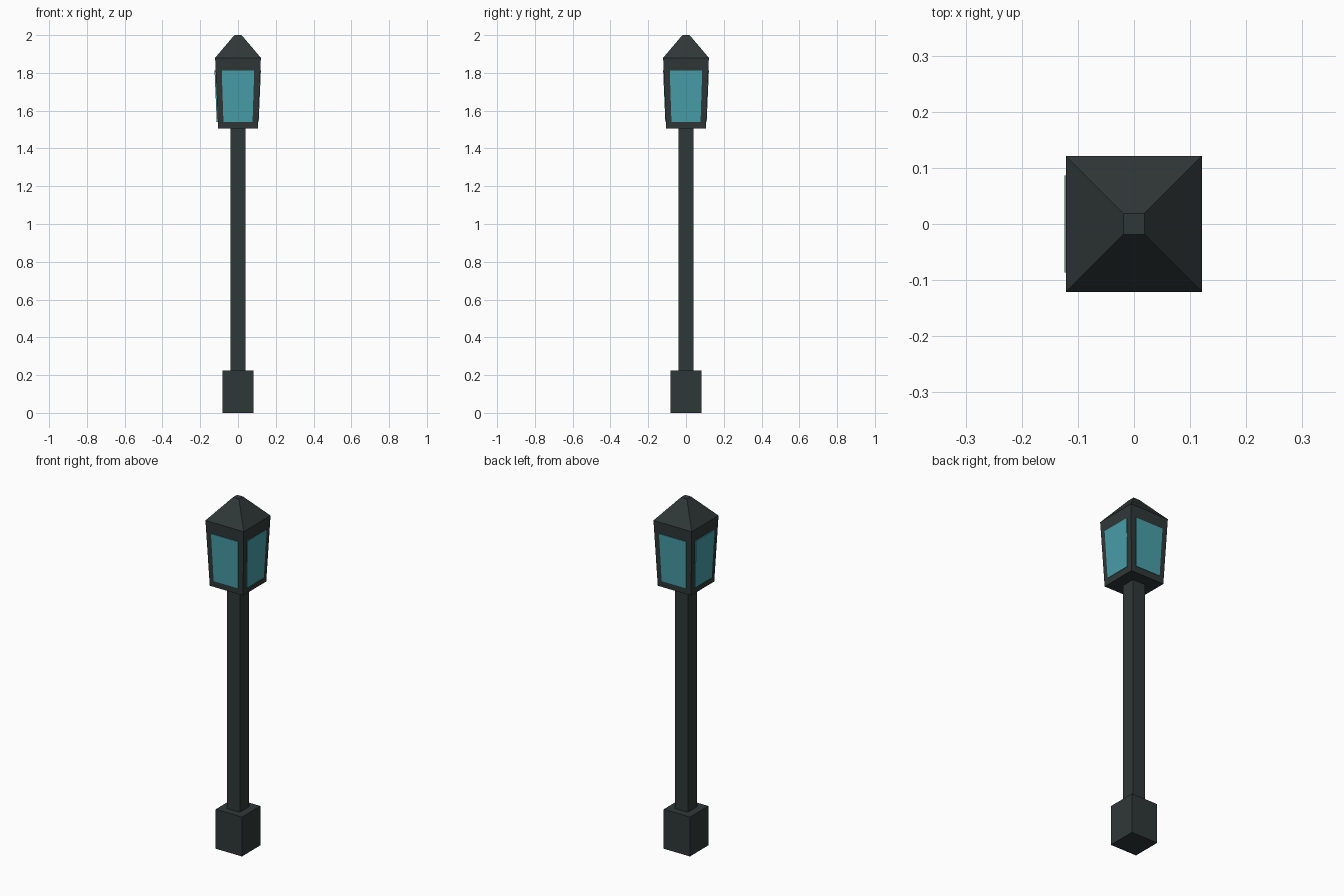
import bpy, bmesh, math
from mathutils import Matrix

if "Cube" in bpy.data.objects:
    bpy.data.objects.remove(bpy.data.objects["Cube"])


def material(name, rgb):
    m = bpy.data.materials.new(name)
    m.diffuse_color = (*rgb, 1)
    m.use_nodes = True
    m.node_tree.nodes["Principled BSDF"].inputs["Base Color"].default_value = m.diffuse_color
    return m


iron = material("dark iron", (0.0285, 0.039, 0.038))
glass = material("teal glass", (0.065, 0.345, 0.395))


def finish(name, bm, mat):
    bmesh.ops.recalc_face_normals(bm, faces=bm.faces)
    me = bpy.data.meshes.new(name)
    bm.to_mesh(me)
    bm.free()
    me.materials.append(mat)
    ob = bpy.data.objects.new(name, me)
    bpy.context.collection.objects.link(ob)
    return ob


def square_stack(name, sections, mat):
    """Square tower through (half width, height) sections, capped at both ends."""
    bm = bmesh.new()
    rings = [[bm.verts.new((sx * h, sy * h, z))
              for sx, sy in ((-1, -1), (1, -1), (1, 1), (-1, 1))]
             for h, z in sections]
    for a, b in zip(rings, rings[1:]):
        for i in range(4):
            j = (i + 1) % 4
            bm.faces.new((a[i], a[j], b[j], b[i]))
    bm.faces.new(rings[0][::-1])
    bm.faces.new(rings[-1])
    return finish(name, bm, mat)


# Lantern housing tapers outward towards the roof
Z0, Z1, W0, W1 = 1.505, 1.88, 0.105, 0.121


def housing_half(z):
    return W0 + (W1 - W0) * (z - Z0) / (Z1 - Z0)


square_stack("base_block", [(0.083, 0), (0.083, 0.225)], iron)
square_stack("post", [(0.04, 0.225), (0.04, Z0)], iron)
square_stack("lantern_housing_and_roof", [(W0, Z0), (W1, Z1), (0.019, 2.0)], iron)

# Thin tapered glass pane on each side; the left one stands slightly prouder
for side, angle, proud in (("front", 0, 0.003), ("right", 90, 0.003),
                           ("back", 180, 0.003), ("left", 270, 0.006)):
    bm = bmesh.new()
    layers = []
    for d in (0.0, proud):
        layers.append([bm.verts.new((x, -housing_half(z) - d, z))
                       for x, z in ((-0.077, 1.54), (0.077, 1.54),
                                    (0.086, 1.813), (-0.086, 1.813))])
    inner, outer = layers
    bm.faces.new(outer)
    for i in range(4):
        j = (i + 1) % 4
        bm.faces.new((inner[i], inner[j], outer[j], outer[i]))
    bmesh.ops.transform(bm, verts=bm.verts,
                        matrix=Matrix.Rotation(math.radians(angle), 4, 'Z'))
    finish(side + "_pane", bm, glass)
